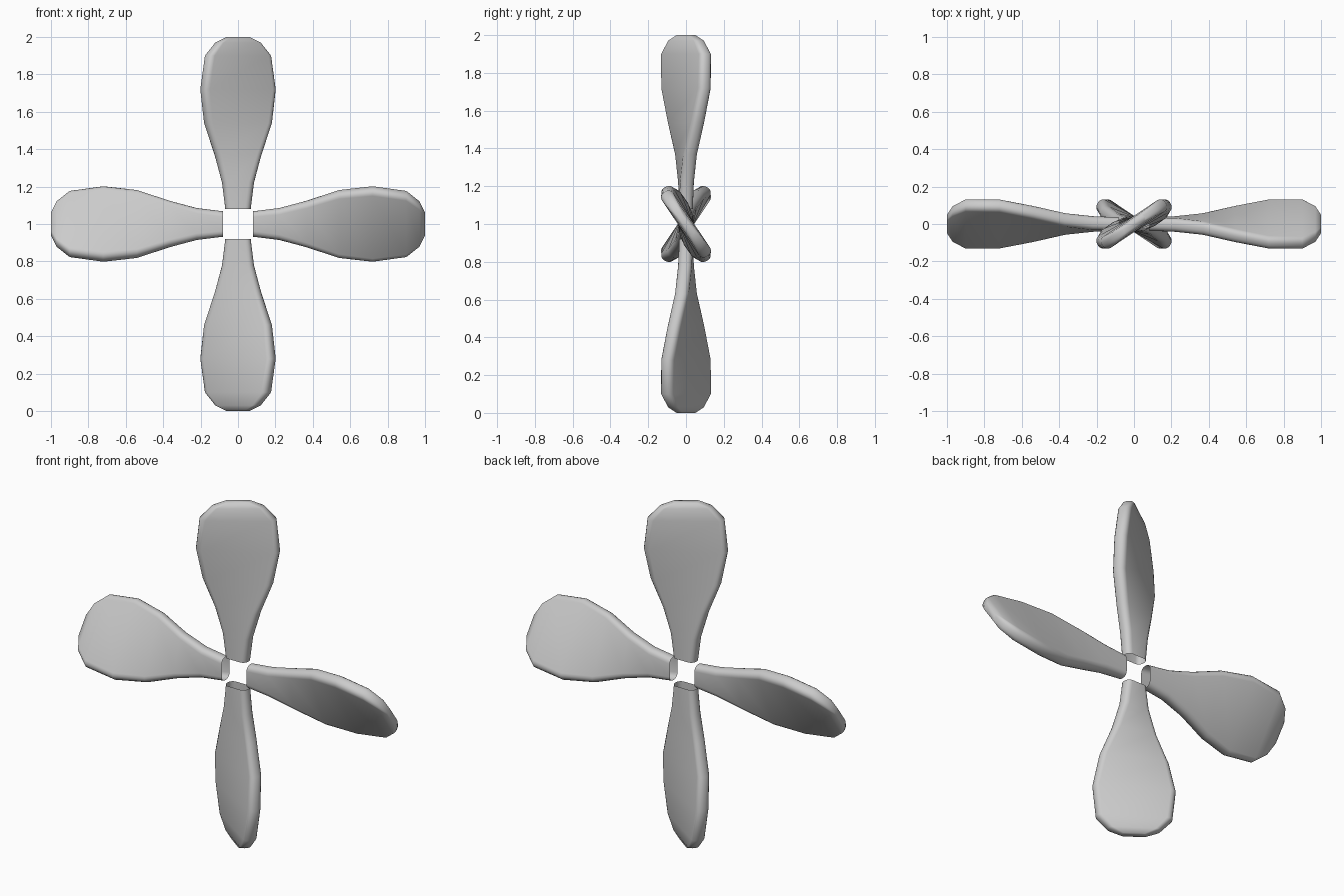
import bpy, bmesh
from math import sin, cos, radians, pi
from mathutils import Matrix

if "Cube" in bpy.data.objects:
    bpy.data.objects.remove(bpy.data.objects["Cube"])

# blade stations: radius, half chord, half thickness, pitch in degrees
STATIONS = [
    (0.08, 0.068, 0.036, 0), (0.22, 0.085, 0.037, 5), (0.37, 0.127, 0.037, 13),
    (0.54, 0.191, 0.037, 22), (0.72, 0.224, 0.037, 29.5), (0.90, 0.204, 0.036, 34),
    (0.97, 0.140, 0.030, 35), (1.00, 0.070, 0.018, 36),
]
ARC = 4  # segments per rounded corner


def section(c, t):
    """Rounded rectangle outline of half size c by t."""
    r = t * 0.85
    pts = []
    for i, (sx, sy) in enumerate([(1, 1), (-1, 1), (-1, -1), (1, -1)]):
        for k in range(ARC + 1):
            a = pi / 2 * (i + k / ARC)
            pts.append((sx * (c - r) + r * cos(a), sy * (t - r) + r * sin(a)))
    return pts


def blade(name, angle):
    bm = bmesh.new()
    rings = []
    for r, c, t, pitch in STATIONS:
        p = radians(pitch)
        rings.append([bm.verts.new((u * cos(p) - v * sin(p), u * sin(p) + v * cos(p), r))
                      for u, v in section(c, t)])
    n = len(rings[0])
    for a, b in zip(rings, rings[1:]):
        for i in range(n):
            j = (i + 1) % n
            bm.faces.new((a[i], a[j], b[j], b[i]))
    bm.faces.new(rings[-1])  # closed tip, open root
    # swing around the hub axis and lift to hub height
    bm.transform(Matrix.Translation((0, 0, 1)) @ Matrix.Rotation(angle, 4, 'Y'))
    me = bpy.data.meshes.new(name)
    bm.to_mesh(me)
    bm.free()
    ob = bpy.data.objects.new(name, me)
    bpy.context.collection.objects.link(ob)
    for f in me.polygons:
        f.use_smooth = True


# four identical blades
for k, side in enumerate(["top", "right", "bottom", "left"]):
    blade("blade_" + side, k * pi / 2)
